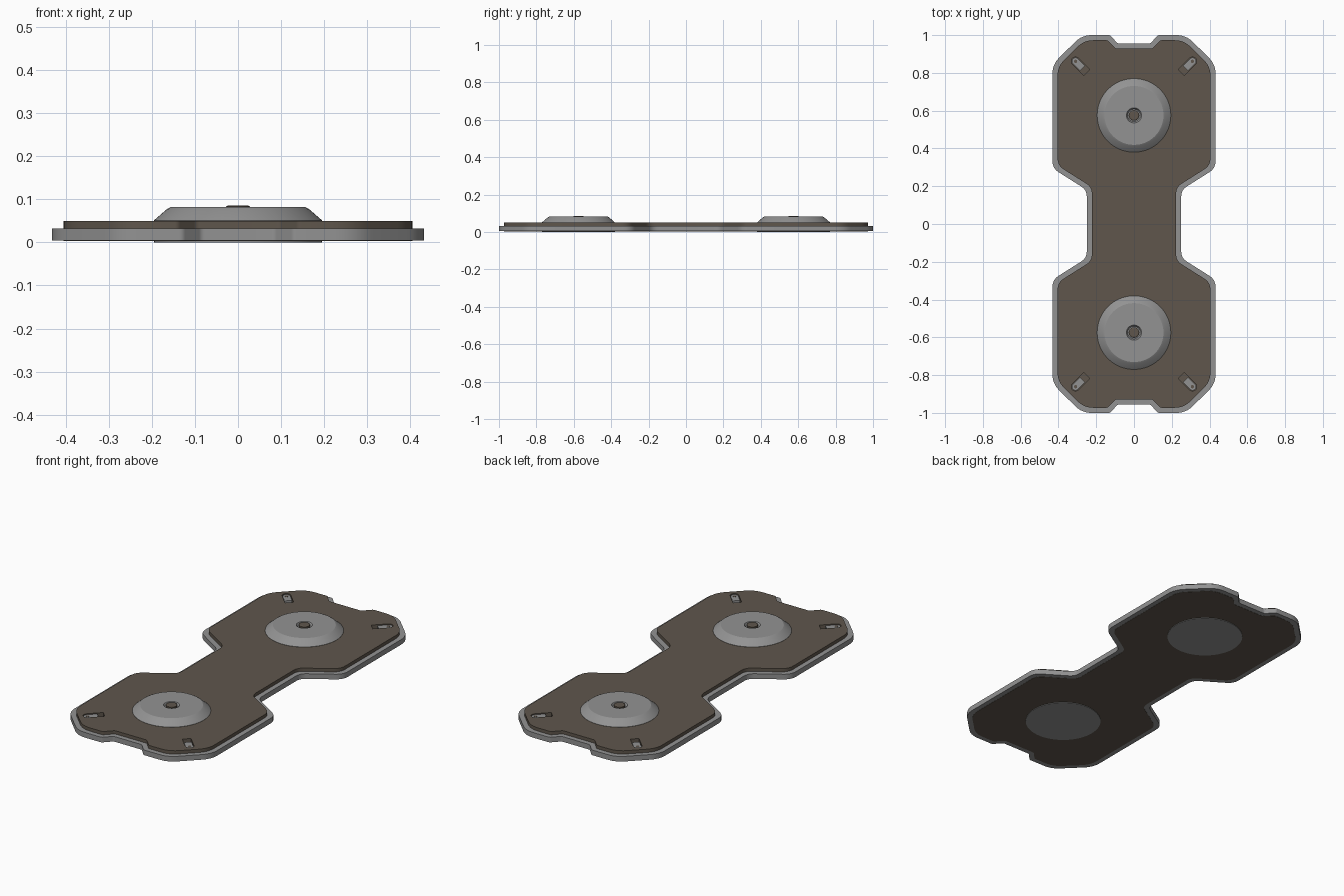
import bpy, bmesh, math
from mathutils import Vector, Matrix

if "Cube" in bpy.data.objects:
    bpy.data.objects.remove(bpy.data.objects["Cube"])


def material(name, col):
    m = bpy.data.materials.new(name)
    m.diffuse_color = (*col, 1)
    m.use_nodes = True
    m.node_tree.nodes["Principled BSDF"].inputs["Base Color"].default_value = m.diffuse_color
    return m


GREY = material("metal grey", (0.29, 0.29, 0.29))
BROWN = material("dark brown", (0.115, 0.094, 0.073))


def finish(bm, name, mat):
    bmesh.ops.recalc_face_normals(bm, faces=bm.faces)
    me = bpy.data.meshes.new(name)
    bm.to_mesh(me)
    bm.free()
    me.materials.append(mat)
    ob = bpy.data.objects.new(name, me)
    bpy.context.collection.objects.link(ob)
    return ob


def smooth(ob):
    ob.data.shade_smooth()
    ob.data.set_sharp_from_angle(angle=math.radians(25))


def offset(pts, d):
    # mitred inward offset of a counter-clockwise outline
    out = []
    for i, p in enumerate(pts):
        a = (p - pts[i - 1]).normalized()
        b = (pts[(i + 1) % len(pts)] - p).normalized()
        na, nb = Vector((-a.y, a.x)), Vector((-b.y, b.x))
        out.append(p + (na + nb) * d / (1 + na.dot(nb)))
    return out


def fillet(pts, trims, steps=6):
    # round each corner with a curve starting 'trim' away from it
    out = []
    for i, p in enumerate(pts):
        t = trims[i]
        a = p + (pts[i - 1] - p).normalized() * t
        b = p + (pts[(i + 1) % len(pts)] - p).normalized() * t
        if t == 0:
            out.append(p)
            continue
        for k in range(steps + 1):
            s = k / steps
            out.append(a * (1 - s) ** 2 + p * 2 * s * (1 - s) + b * s * s)
    return out


def prism(bm, pts, z0, z1):
    lo = [bm.verts.new((p.x, p.y, z0)) for p in pts]
    hi = [bm.verts.new((p.x, p.y, z1)) for p in pts]
    bm.faces.new(lo[::-1])
    bm.faces.new(hi)
    n = len(pts)
    for i in range(n):
        j = (i + 1) % n
        bm.faces.new((lo[i], lo[j], hi[j], hi[i]))


def lathe(name, profile, mat, y, seg=64):
    bm = bmesh.new()
    vs = [bm.verts.new((r, 0, z)) for r, z in profile]
    es = [bm.edges.new(e) for e in zip(vs, vs[1:])]
    bmesh.ops.spin(bm, geom=vs + es, cent=(0, 0, 0), axis=(0, 0, 1),
                   angle=math.tau, steps=seg)
    bmesh.ops.remove_doubles(bm, verts=bm.verts, dist=1e-5)
    bmesh.ops.translate(bm, verts=bm.verts, vec=(0, y, 0))
    ob = finish(bm, name, mat)
    smooth(ob)
    return ob


# Outline: one quarter mirrored to all four
quarter = [(0.25, 0.18, 0.035), (0.432, 0.295, 0.04), (0.432, 0.845, 0.05),
           (0.275, 1.0, 0.05), (0.128, 1.0, 0.008), (0.085, 0.955, 0.008)]
half = quarter + [(-x, y, t) for x, y, t in reversed(quarter)]
full = half + [(-x, -y, t) for x, y, t in half]
pts = [Vector((x, y)) for x, y, t in full]
trims = [t for x, y, t in full]

# Outer rim
outer = fillet(pts, trims)
inner = fillet(offset(pts, 0.032), trims)
bm = bmesh.new()
Z0, Z1 = 0.004, 0.032
loops = [[bm.verts.new((p.x, p.y, z)) for p in ring]
         for ring, z in ((outer, Z0), (outer, Z1), (inner, Z1), (inner, Z0))]
n = len(outer)
for k in range(4):
    A, B = loops[k], loops[(k + 1) % 4]
    for i in range(n):
        j = (i + 1) % n
        bm.faces.new((A[i], A[j], B[j], B[i]))
smooth(finish(bm, "outer_rim", GREY))

# Main plate
bm = bmesh.new()
prism(bm, fillet(offset(pts, 0.027), trims), 0.003, 0.05)
plate = finish(bm, "main_plate", BROWN)


def slot_shape(a, b, w, round_in):
    # slot along local x, always rounded at the outer end
    arc = [Vector((b - w + w * math.cos(t), w * math.sin(t)))
           for t in [math.pi * (k / 10 - 0.5) for k in range(11)]]
    return arc + [Vector((a, w)), Vector((a, -w))]


CORNERS = [(sx, sy) for sx in (-1, 1) for sy in (-1, 1)]


def place(p, sx, sy):
    c = math.sqrt(0.5)
    q = Vector((0.288 + c * (p.x - p.y), 0.84 + c * (p.x + p.y)))
    return Vector((q.x * sx, q.y * sy))


def corner_prisms(bm, shape, z0, z1):
    for sx, sy in CORNERS:
        s = [place(p, sx, sy) for p in shape]
        prism(bm, s if sx * sy > 0 else s[::-1], z0, z1)


# Corner pockets cut into the plate
bm = bmesh.new()
corner_prisms(bm, slot_shape(-0.053, 0.053, 0.022, False), 0.025, 0.08)
cutter = finish(bm, "pocket_cutter", BROWN)
cutter.hide_render = True
mod = plate.modifiers.new("pockets", 'BOOLEAN')
mod.operation = 'DIFFERENCE'
mod.object = cutter
bpy.context.view_layer.objects.active = plate
bpy.ops.object.modifier_apply(modifier=mod.name)
bpy.data.objects.remove(cutter)
smooth(plate)

# Grey latches in the pockets, with small pins
bm = bmesh.new()
corner_prisms(bm, slot_shape(-0.022, 0.05, 0.019, False), 0.02, 0.046)
smooth(finish(bm, "corner_latches", GREY))
bm = bmesh.new()
dot = [Vector((0.03 + 0.009 * math.cos(k * math.tau / 12),
               0.009 * math.sin(k * math.tau / 12))) for k in range(12)]
corner_prisms(bm, dot, 0.044, 0.047)
smooth(finish(bm, "latch_pins", BROWN))

# Round hubs with a recessed centre bolt
for y, side in ((-0.575, "front"), (0.575, "back")):
    lathe(side + "_hub", [(0, 0), (0.195, 0), (0.195, 0.051), (0.165, 0.077),
                          (0.156, 0.082), (0.04, 0.082), (0.033, 0.07),
                          (0, 0.07)], GREY, y)
    lathe(side + "_bolt", [(0, 0.065), (0.028, 0.065), (0.028, 0.083),
                           (0.022, 0.086), (0, 0.086)], BROWN, y, 24)
